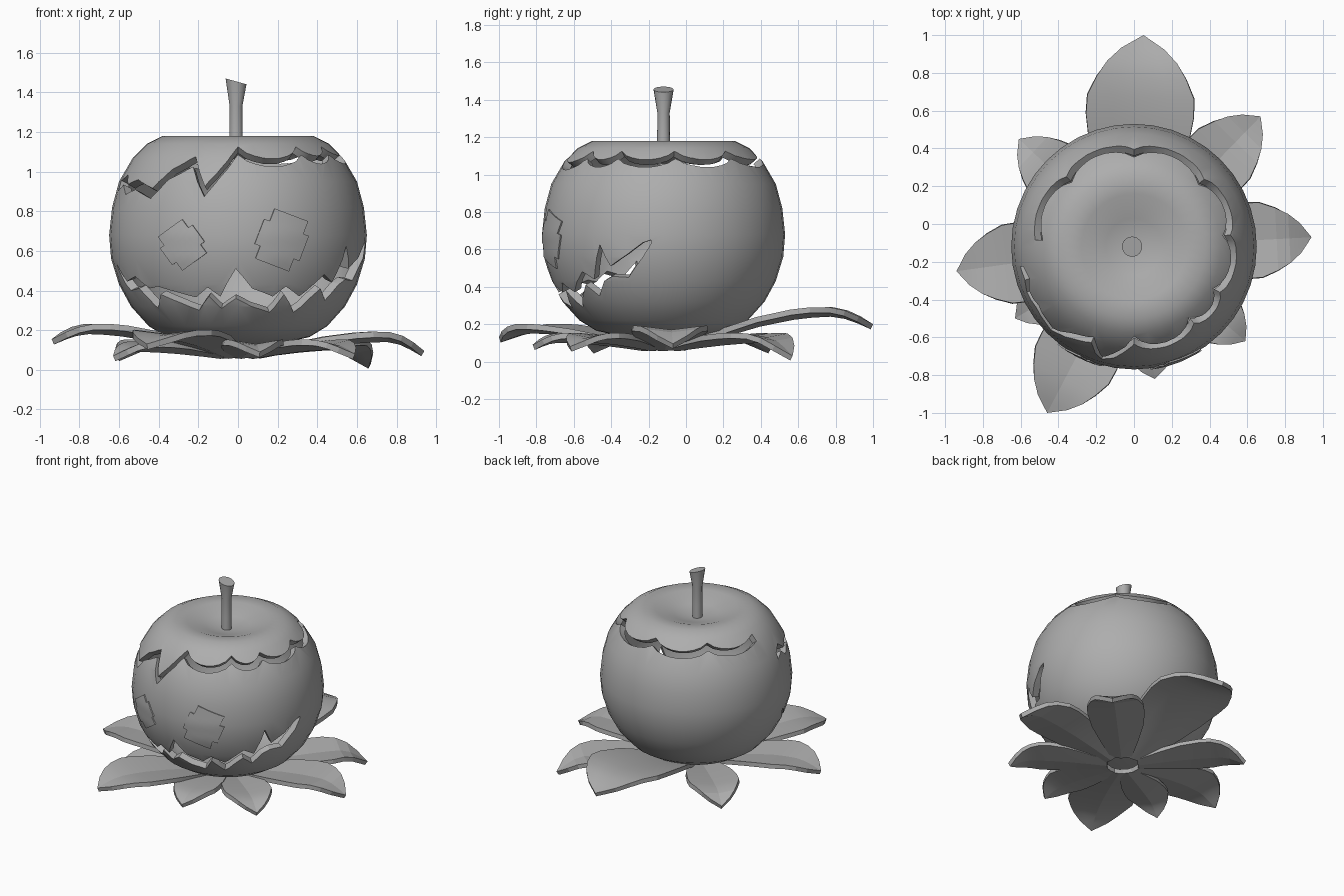
import bpy, bmesh, math
from mathutils import Vector

if "Cube" in bpy.data.objects:
    bpy.data.objects.remove(bpy.data.objects["Cube"])

CY = -0.12                       # body axis lies at x=0, y=CY
CENTRE = Vector((0, CY, 0.65))
PROFILE = [(0, .13), (.2, .13), (.36, .165), (.45, .22), (.54, .32), (.6, .43), (.64, .56), (.65, .68),
           (.635, .82), (.6, .95), (.53, 1.07), (.46, 1.14), (.38, 1.18), (.28, 1.175), (.15, 1.13), (0, 1.10)]

mat = bpy.data.materials.new("plain grey")
mat.diffuse_color = (0.42, 0.42, 0.42, 1)
mat.use_nodes = True
mat.node_tree.nodes["Principled BSDF"].inputs["Base Color"].default_value = mat.diffuse_color


def make(name, verts, faces, smooth=None):
    me = bpy.data.meshes.new(name)
    me.from_pydata([tuple(v) for v in verts], [], faces)
    bm = bmesh.new()
    bm.from_mesh(me)
    bmesh.ops.remove_doubles(bm, verts=bm.verts, dist=1e-5)
    bmesh.ops.recalc_face_normals(bm, faces=bm.faces)
    bm.to_mesh(me)
    bm.free()
    ob = bpy.data.objects.new(name, me)
    bpy.context.collection.objects.link(ob)
    me.materials.append(mat)
    return ob


def smooth(ob, angle):
    bpy.ops.object.select_all(action='DESELECT')
    ob.select_set(True)
    bpy.context.view_layer.objects.active = ob
    bpy.ops.object.shade_smooth_by_angle(angle=math.radians(angle))


def apply(ob):
    bpy.ops.object.select_all(action='DESELECT')
    ob.select_set(True)
    bpy.context.view_layer.objects.active = ob
    for m in list(ob.modifiers):
        bpy.ops.object.modifier_apply(modifier=m.name)


def radius(z):
    # body radius on the outer flank
    side = PROFILE[1:13]
    for (r0, z0), (r1, z1) in zip(side, side[1:]):
        if z0 <= z <= z1 and z1 > z0:
            return r0 + (r1 - r0) * (z - z0) / (z1 - z0)
    return side[-1][0]


def on_body(a, z):
    # a: degrees from the front, positive towards +x
    a = math.radians(a)
    r = radius(z)
    return Vector((r * math.sin(a), CY - r * math.cos(a), z))


def lathe(name, prof, n):
    verts = [(r * math.sin(2 * math.pi * i / n), CY - r * math.cos(2 * math.pi * i / n), z)
             for r, z in prof for i in range(n)]
    faces = []
    for j in range(len(prof) - 1):
        for i in range(n):
            k = (i + 1) % n
            q = [j * n + i, j * n + k, (j + 1) * n + k, (j + 1) * n + i]
            if prof[j][0] == 0:
                q = [j * n] + q[2:]
            elif prof[j + 1][0] == 0:
                q = q[:2] + [(j + 1) * n]
            faces.append(q)
    return make(name, verts, faces)


def band_cutter(name, pts):
    # pts: (angle, lower z, upper z); swept radially through the shell
    dense = [pts[0]]
    for p, q in zip(pts, pts[1:]):
        n = max(1, math.ceil(abs(q[0] - p[0]) / 6))
        dense += [tuple(p[k] + (q[k] - p[k]) * i / n for k in range(3)) for i in range(1, n + 1)]
    verts, faces = [], []
    for a, lo, hi in dense:
        for z, s in ((lo, .85), (lo, 1.12), (hi, 1.12), (hi, .85)):
            verts.append(CENTRE + (on_body(a, z) - CENTRE) * s)
    m = len(dense)
    for i in range(m - 1):
        for k in range(4):
            l = (k + 1) % 4
            faces.append([4 * i + k, 4 * i + l, 4 * i + 4 + l, 4 * i + 4 + k])
    faces += [[3, 2, 1, 0], [4 * m - 4, 4 * m - 3, 4 * m - 2, 4 * m - 1]]
    ob = make(name, verts, faces)
    ob.hide_render = True
    return ob


# hollow body
body = lathe("fruit_shell", PROFILE, 40)
sol = body.modifiers.new("wall", 'SOLIDIFY')
sol.thickness = .045
sol.offset = -1
apply(body)

# jagged mouth
mouth = [(-76, .51, .53), (-68, .40, .445), (-58, .41, .47), (-49, .31, .41), (-43, .38, .42), (-22, .30, .365),
         (-15, .37, .415), (-9, .31, .37), (-1, .36, .51), (7, .32, .41), (18, .29, .37), (24, .38, .42),
         (33, .29, .37), (45, .41, .48), (52, .35, .44), (58, .43, .625), (63, .455, .51), (72, .45, .57),
         (80, .56, .635), (84, .63, .65)]

# lid crack: zigzag at the front left, scallops round the rest
zigzag = [(-80, .93), (-73, .96), (-67, .91), (-58, .935), (-45, .89), (-36, .985), (-24, 1.05), (-16, .90)]
crack = [(a, z - .025, z + .025) for a, z in zigzag]
cusps = [0, 38, 62, 97, 134, 180, 224, 266]
for i, (a0, a1) in enumerate(zip(cusps, cusps[1:])):
    for k in range(8):
        t = k / 8
        z = 1.105 - (.06 if i == 0 else .045) * math.sin(math.pi * t) ** .7
        crack.append((a0 + (a1 - a0) * t, z - .02, z + .02))
crack.append((266, 1.075, 1.115))

cutters = [band_cutter("mouth_cutter", mouth), band_cutter("crack_cutter", crack)]
for c in cutters:
    b = body.modifiers.new("cut", 'BOOLEAN')
    b.operation = 'DIFFERENCE'
    b.solver = 'EXACT'
    b.object = c
apply(body)
for c in cutters:
    bpy.data.objects.remove(c)
smooth(body, 32)


# eye patches: notched rectangles lying on the skin
def eye(name, cx, cz, w, h, tilt):
    n = 8
    c, s = math.cos(math.radians(tilt)), math.sin(math.radians(tilt))
    verts, faces = [], []
    for j in range(n + 1):
        for i in range(n + 1):
            u, v = (i / n - .5) * w, (j / n - .5) * h
            x, z = cx + u * c - v * s, cz + u * s + v * c
            r = radius(z) + .004
            verts.append((x, CY - math.sqrt(r * r - x * x), z))
    for j in range(n):
        for i in range(n):
            if i in (0, n - 1) and j in (0, 1, n - 2, n - 1):
                continue
            a = j * (n + 1) + i
            faces.append([a, a + 1, a + n + 2, a + n + 1])
    ob = make(name, verts, faces)
    m = ob.modifiers.new("plate", 'SOLIDIFY')
    m.thickness = .008
    m.offset = 0
    apply(ob)
    smooth(ob, 32)


eye("eye_right", .22, .655, .24, .27, -21)
eye("eye_left", -.28, .63, .2, .21, 36)

# stem with a flared, slanted top
stem = lathe("stem", [(0, 1.05), (.034, 1.05), (.034, 1.2), (.033, 1.33), (.054, 1.45), (0, 1.45)], 14)
for v in stem.data.vertices:
    if v.co.z > 1.4:
        v.co.z += -.28 * v.co.x + .005
    v.co.x -= .01
smooth(stem, 35)

# leaves: tip x, tip y, half width, peak height, tip height
LEAVES = [(.05, 1.0, .285, .27, .20), (.67, .57, .19, .13, .03), (.94, -.07, .2, .17, .095),
          (.59, -.62, .16, .13, .08), (.11, -.82, .15, .13, .09), (-.46, -1.0, .22, .18, .13),
          (-.63, -.5, .14, .12, .07), (-.94, -.25, .21, .21, .155), (-.61, .45, .17, .13, .07)]
SHAPE = [(0, .35), (.2, .65), (.4, .9), (.58, 1), (.68, .99), (.78, .83), (.86, .65), (.93, .4), (1, .0)]


def leaf(i, tx, ty, w, peak, tip):
    d = Vector((tx, ty - CY, 0))
    length = d.length
    d.normalize()
    side = Vector((-d.y, d.x, 0))
    verts, faces = [], []
    for t, s in SHAPE:
        if t < .8:
            z = .085 + (peak - .085) * math.sin(t / .8 * math.pi / 2)
        else:
            z = peak + (tip - peak) * ((t - .8) / .2) ** 1.4
        mid = Vector((0, CY, z)) + d * (.1 + (length - .1) * t)
        for k in (-1, -.5, 0, .5, 1):
            verts.append(mid + side * (k * s * w) + Vector((0, 0, .025 * s * abs(k))))
    for j in range(len(SHAPE) - 1):
        for k in range(4):
            a = j * 5 + k
            faces.append([a, a + 1, a + 6, a + 5])
    ob = make("leaf_%d" % i, verts, faces)
    if sum(p.normal.z for p in ob.data.polygons) < 0:
        ob.data.flip_normals()
    m = ob.modifiers.new("thickness", 'SOLIDIFY')
    m.thickness = .03
    m.offset = -1
    apply(ob)
    for v in ob.data.vertices:
        v.co.z = max(v.co.z, 0)
    smooth(ob, 12)


for i, spec in enumerate(LEAVES):
    leaf(i + 1, *spec)
